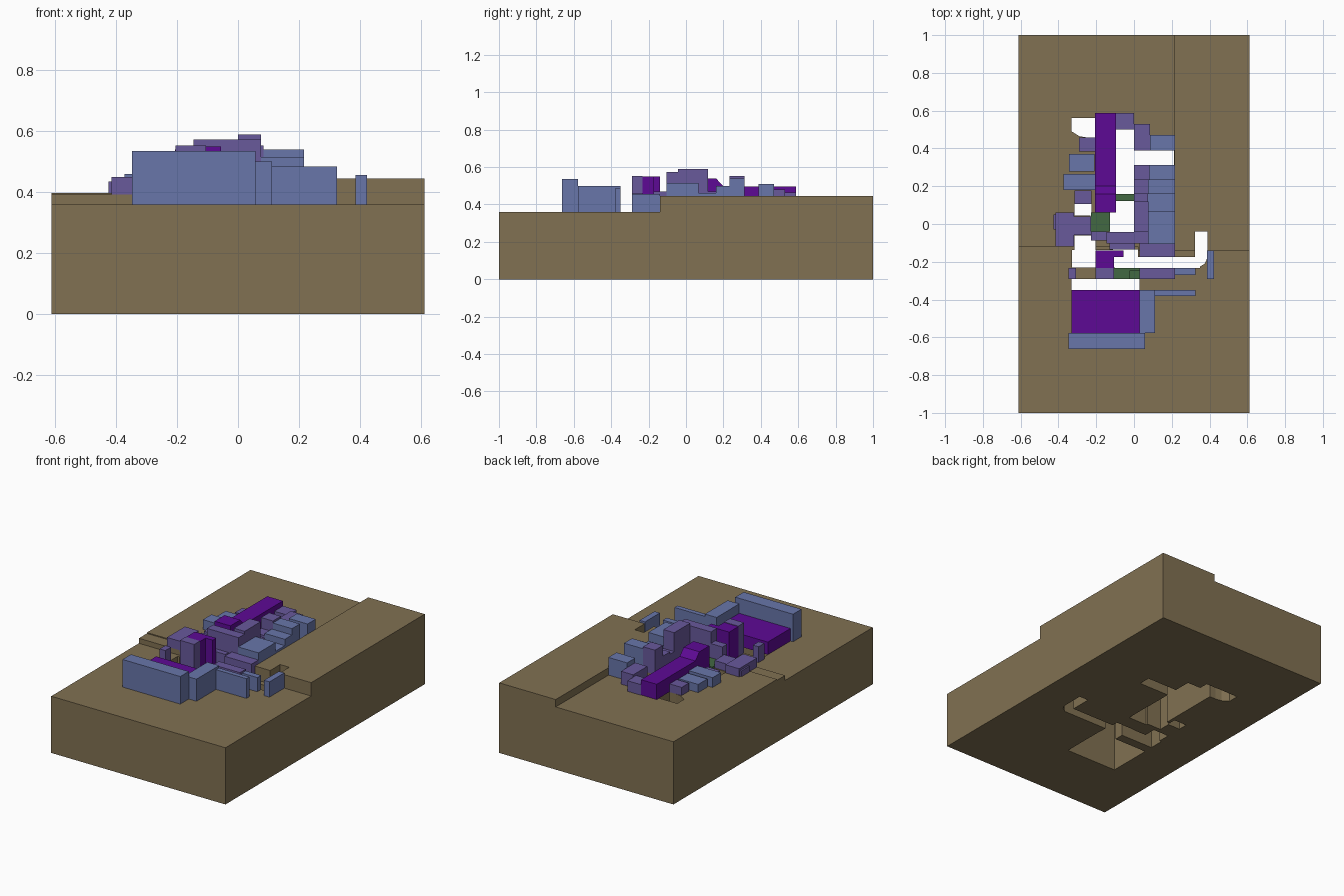
import bpy, bmesh


def material(name, col):
    m = bpy.data.materials.new(name)
    m.diffuse_color = (*col, 1)
    return m


EARTH = material("earth", (0.22, 0.165, 0.085))
BLUE = material("blue_block", (0.14, 0.18, 0.40))
VIOLET = material("violet_block", (0.14, 0.10, 0.33))
PURPLE = material("purple_hall", (0.11, 0.003, 0.30))
GREEN = material("green_court", (0.055, 0.14, 0.055))


def prism(name, pts, z0, z1, mat=None, axis="z"):
    """Extrude a flat outline; axis 'x' reads the outline as (y, z)."""
    put = (lambda p, h: (p[0], p[1], h)) if axis == "z" else (lambda p, h: (h, p[0], p[1]))
    bm = bmesh.new()
    lo = [bm.verts.new(put(p, z0)) for p in pts]
    hi = [bm.verts.new(put(p, z1)) for p in pts]
    bm.faces.new(lo[::-1])
    bm.faces.new(hi)
    n = len(pts)
    for i in range(n):
        j = (i + 1) % n
        bm.faces.new((lo[i], lo[j], hi[j], hi[i]))
    bmesh.ops.recalc_face_normals(bm, faces=bm.faces)
    me = bpy.data.meshes.new(name)
    bm.to_mesh(me)
    bm.free()
    ob = bpy.data.objects.new(name, me)
    bpy.context.collection.objects.link(ob)
    if mat:
        me.materials.append(mat)
    return ob


def box(name, x0, x1, y0, y1, z0, z1, mat=None):
    return prism(name, [(x0, y0), (x1, y0), (x1, y1), (x0, y1)], z0, z1, mat)


def cut(target, cutter):
    cutter.hide_render = True
    mod = target.modifiers.new("cut", "BOOLEAN")
    mod.operation = "DIFFERENCE"
    mod.solver = "EXACT"
    mod.object = cutter
    bpy.context.view_layer.objects.active = target
    bpy.ops.object.modifier_apply(modifier=mod.name)
    bpy.data.objects.remove(cutter, do_unlink=True)


# Stepped ground slab
ground = box("ground", -0.612, 0.612, -1, 1, 0, 0.445, EARTH)
for x1, y1, z in [(0.215, 1.2, 0.398), (0.214, -0.04, 0.392),
                  (0.02, -0.12, 0.36), (0.8, -0.14, 0.36)]:
    cut(ground, box("step_cutter", -0.8, x1, -1.2, y1, z, 0.7))

# Street shafts running right through the slab
shafts = [
    (-0.205, -0.095, 0.06, 0.56), (-0.10, 0.0, 0.12, 0.50),
    (-0.13, 0.002, -0.042, 0.125), (-0.01, 0.213, 0.312, 0.388),
    (-0.315, -0.225, 0.045, 0.107), (-0.23, -0.12, -0.03, 0.062),
    (-0.315, -0.205, -0.15, -0.06), (-0.328, -0.09, -0.23, -0.138),
    (-0.11, 0.02, -0.228, -0.135), (0.01, 0.35, -0.232, -0.175),
    (-0.1, 0.028, -0.30, -0.22), (-0.33, 0.03, -0.575, -0.29),
]
for s in shafts:
    cut(ground, box("shaft_cutter", *s, -0.1, 0.7))
# Bent and chamfered shaft ends
cut(ground, prism("bend_cutter", [(0.324, -0.23), (0.345, -0.228), (0.375, -0.21), (0.388, -0.18),
                                  (0.388, -0.04), (0.324, -0.04)], -0.1, 0.7))
cut(ground, prism("end_cutter", [(-0.33, 0.56), (-0.33, 0.49), (-0.29, 0.465), (-0.25, 0.458),
                                 (-0.19, 0.458), (-0.19, 0.561)], -0.1, 0.7))

# Blue blocks: x0, x1, y0, y1, top
blue = [
    (-0.348, 0.058, -0.662, -0.577, 0.535), (0.03, 0.112, -0.577, -0.35, 0.50),
    (0.112, 0.325, -0.38, -0.35, 0.485), (0.217, 0.325, -0.27, -0.232, 0.45),
    (0.386, 0.424, -0.29, -0.14, 0.457), (0.075, 0.217, -0.105, 0.068, 0.515),
    (0.075, 0.217, 0.068, 0.16, 0.46), (0.075, 0.217, 0.16, 0.232, 0.50),
    (0.083, 0.217, 0.232, 0.312, 0.54), (0.085, 0.217, 0.388, 0.47, 0.51),
    (-0.345, -0.208, 0.278, 0.37, 0.45), (-0.372, -0.205, 0.18, 0.265, 0.46),
]
# Violet blocks
violet = [
    (-0.348, -0.308, -0.29, -0.232, 0.46), (-0.205, -0.105, -0.29, -0.232, 0.553),
    (0.028, 0.217, -0.29, -0.232, 0.46), (0.028, 0.217, -0.175, -0.103, 0.47),
    (0.0, 0.076, -0.042, 0.118, 0.59), (-0.146, 0.076, -0.103, -0.042, 0.573),
    (-0.13, 0.005, -0.135, -0.103, 0.46), (-0.228, -0.146, -0.088, -0.04, 0.50),
    (0.0, 0.075, 0.118, 0.16, 0.47), (0.0, 0.075, 0.16, 0.232, 0.485),
    (0.0, 0.083, 0.232, 0.312, 0.553), (0.0, 0.085, 0.388, 0.53, 0.48),
    (-0.095, 0.0, 0.50, 0.588, 0.465), (-0.29, -0.205, 0.385, 0.458, 0.45),
    (-0.315, -0.225, 0.107, 0.178, 0.43), (-0.415, -0.318, -0.12, 0.06, 0.45),
    (-0.318, -0.228, -0.058, 0.04, 0.445), (-0.425, -0.415, -0.03, 0.05, 0.435),
]
for label, rows, mat in (("blue_block", blue, BLUE), ("violet_block", violet, VIOLET)):
    for i, (x0, x1, y0, y1, top) in enumerate(rows, 1):
        base = 0.398 if y0 > -0.045 else 0.36
        box(f"{label}_{i}", x0, x1, y0, y1, base, top, mat)

# Purple halls: wide front hall, L-shaped tower, long back hall with sloped step
box("front_hall", -0.33, 0.03, -0.577, -0.35, 0.36, 0.44, PURPLE)
prism("corner_tower", [(-0.205, -0.232), (-0.105, -0.232), (-0.105, -0.175), (-0.055, -0.175),
                       (-0.055, -0.14), (-0.205, -0.14)], 0.36, 0.55, PURPLE)
prism("long_hall", [(0.06, 0.40), (0.588, 0.40), (0.588, 0.497), (0.20, 0.497),
                    (0.16, 0.54), (0.06, 0.54)], -0.206, -0.096, PURPLE, "x")

# Green courts
for i, c in enumerate([(-0.228, -0.128, -0.04, 0.06, 0.36, 0.41),
                       (-0.096, 0.0, 0.122, 0.16, 0.36, 0.41),
                       (-0.105, 0.028, -0.29, -0.232, 0.34, 0.38),
                       (-0.025, 0.028, -0.29, -0.245, 0.38, 0.40)], 1):
    box(f"green_court_{i}", *c, GREEN)
